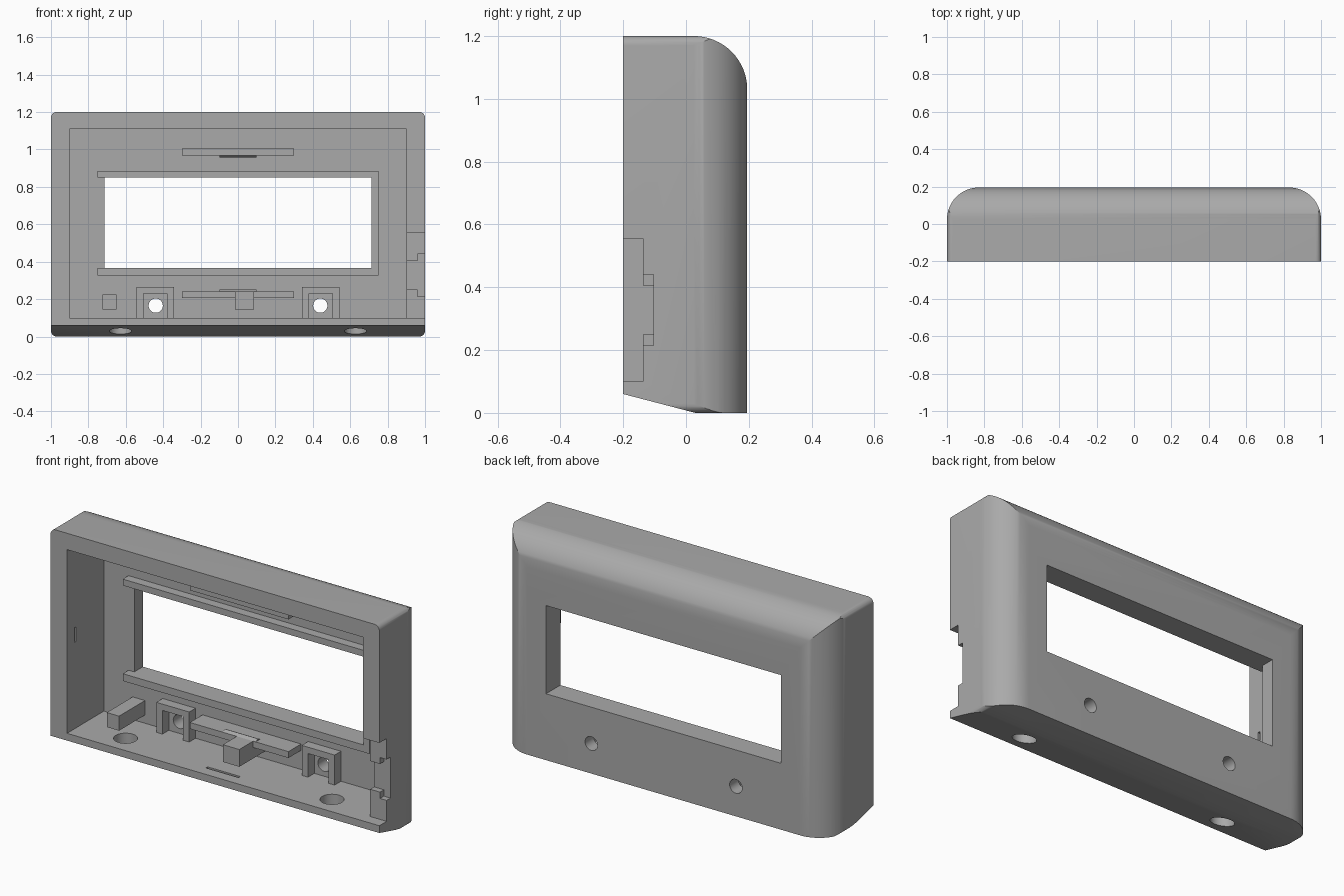
import bpy, bmesh, math

if "Cube" in bpy.data.objects:
    bpy.data.objects.remove(bpy.data.objects["Cube"])

grey = bpy.data.materials.new("warm_grey_plastic")
grey.diffuse_color = (0.4, 0.4, 0.4, 1)
grey.use_nodes = True
grey.node_tree.nodes["Principled BSDF"].inputs["Base Color"].default_value = grey.diffuse_color


def finish(name, bm):
    bmesh.ops.recalc_face_normals(bm, faces=bm.faces)
    me = bpy.data.meshes.new(name)
    bm.to_mesh(me)
    bm.free()
    me.materials.append(grey)
    ob = bpy.data.objects.new(name, me)
    bpy.context.collection.objects.link(ob)
    return ob


def prism(name, pts, axis, lo, hi):
    """Extrude a 2D outline along an axis (outline uses the other two axes in order)."""
    bm = bmesh.new()

    def place(p, t):
        c = list(p)
        c.insert("xyz".index(axis), t)
        return c
    face = bm.faces.new([bm.verts.new(place(p, lo)) for p in pts])
    new = bmesh.ops.extrude_face_region(bm, geom=[face])["geom"]
    step = place((0, 0), hi - lo)
    bmesh.ops.translate(bm, vec=step, verts=[v for v in new if isinstance(v, bmesh.types.BMVert)])
    return finish(name, bm)


def box(name, x0, x1, y0, y1, z0, z1):
    return prism(name, [(x0, y0), (x1, y0), (x1, y1), (x0, y1)], "z", z0, z1)


def arc(cx, cy, r, a0, a1, n=16):
    return [(cx + r * math.cos(math.radians(a0 + (a1 - a0) * i / n)),
             cy + r * math.sin(math.radians(a0 + (a1 - a0) * i / n))) for i in range(n + 1)]


def cylinder(name, a, b, r, axis, lo, hi):
    return prism(name, arc(a, b, r, 0, 360, 40)[:-1], axis, lo, hi)


def combine(target, tools, op):
    """Boolean the tools into the target, then discard them."""
    for t in tools:
        m = target.modifiers.new("bool", "BOOLEAN")
        m.operation, m.object, m.solver = op, t, "EXACT"
        deps = bpy.context.evaluated_depsgraph_get()
        me = bpy.data.meshes.new_from_object(target.evaluated_get(deps))
        target.modifiers.clear()
        target.data = me
        bpy.data.objects.remove(t)


F, B, C = -0.2, 0.195, 0.12          # front, back, cavity floor depth

# Outer shell: three rounded outlines intersected
R, r = 0.17, 0.03
shell = prism("housing", [(F, 0.06), (0.03, 0), (B, 0)] + arc(B - R, 1.2 - R, R, 0, 90)
              + [(F, 1.2)], "x", -1.1, 1.1)
plan = prism("plan", [(-1, -0.3), (1, -0.3)] + arc(1 - R, B - R, R, 0, 90)
             + arc(R - 1, B - R, R, 90, 180), "z", -0.1, 1.3)
rim = prism("rim", arc(1 - r, 1.2 - r, r, 0, 90, 8) + arc(r - 1, 1.2 - r, r, 90, 180, 8)
            + arc(r - 1, r, r, 180, 270, 8) + arc(1 - r, r, r, 270, 360, 8), "y", -0.4, 0.4)
combine(shell, [plan, rim], "INTERSECT")

# Cavity, window, and side connector notch
cuts = [box("cavity", -0.9, 0.9, -0.3, C, 0.1, 1.11),
        box("window", -0.715, 0.715, 0, 0.3, 0.365, 0.85),
        box("notch_wide", 0.85, 1.1, -0.3, -0.137, 0.1, 0.555),
        box("notch_inner", 0.85, 0.97, -0.3, -0.103, 0.25, 0.405),
        box("notch_outer", 0.96, 1.1, -0.3, -0.103, 0.215, 0.44)]
# Button holes, bottom holes and snap grooves
for s in (-1, 1):
    cuts.append(cylinder("button_hole", s * 0.44, 0.165, 0.038, "y", 0, 0.3))
    cuts.append(cylinder("bottom_hole", s * 0.628, -0.08, 0.06, "z", -0.1, 0.2))
    cuts.append(box("side_groove", s * 0.9 - 0.015, s * 0.9 + 0.015, -0.137, -0.122, 0.575, 0.655))
for z in (0.1, 1.11):
    cuts.append(box("groove", -0.1, 0.1, -0.137, -0.122, z - 0.015, z + 0.015))
combine(shell, cuts, "DIFFERENCE")

# Ledges around the window
E = C + 0.002
box("window_ledge_top", -0.75, 0.75, 0.07, E, 0.85, 0.885)
box("window_ledge_bottom", -0.75, 0.75, 0.07, E, 0.325, 0.365)
box("window_ledge_side", 0.715, 0.75, 0.07, E, 0.365, 0.85)

# Clip bars with small wedge catches
for name, z0, z1, edge, d in (("upper", 0.967, 1.005, 0.967, -1), ("lower", 0.205, 0.24, 0.24, 1)):
    box(name + "_clip_bar", -0.3, 0.3, 0.01, E, z0, z1)
    prism(name + "_clip_catch", [(0.01, edge), (0.03, edge + d * 0.01), (0.05, edge)],
          "x", -0.1, 0.1)

# Support posts
box("centre_post", -0.015, 0.085, -0.11, E, 0.145, 0.24)
box("left_post", -0.725, -0.65, -0.105, E, 0.145, 0.225)

# Arch brackets around the button holes
for s, side in ((-1, "left"), (1, "right")):
    c = s * 0.4425
    prism(side + "_button_bracket",
          [(c - 0.1, 0.098), (c - 0.1, 0.265), (c + 0.1, 0.265), (c + 0.1, 0.098),
           (c + 0.0625, 0.098), (c + 0.0625, 0.23), (c - 0.0625, 0.23), (c - 0.0625, 0.098)],
          "y", 0.065, E)

# Smooth the rounded shell, keep edges sharp
bpy.ops.object.select_all(action="DESELECT")
shell.select_set(True)
bpy.context.view_layer.objects.active = shell
bpy.ops.object.shade_smooth_by_angle(angle=math.radians(25))
